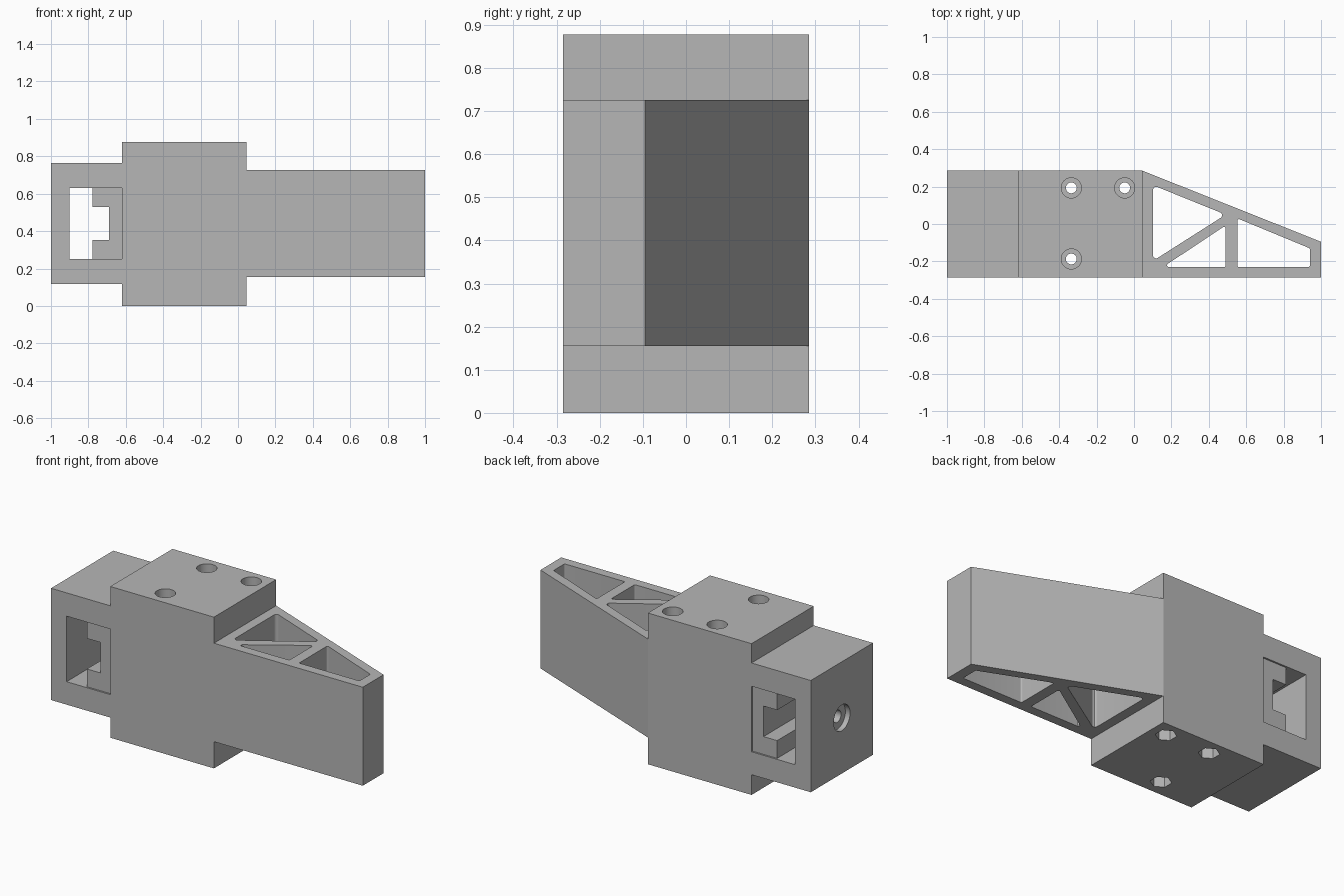
import bpy, bmesh
from math import cos, sin, pi
from mathutils import Vector

cube = bpy.data.objects.get("Cube")
if cube:
    bpy.data.objects.remove(cube, do_unlink=True)

GREY = (0.47, 0.47, 0.47, 1)
grey = bpy.data.materials.new("plain grey")
grey.use_nodes = True
grey.diffuse_color = GREY
grey.node_tree.nodes["Principled BSDF"].inputs["Base Color"].default_value = GREY


def prism(name, outline, low, high, axis="z"):
    """Extrude a 2D outline along one axis."""
    place = {"x": lambda a, b, h: (h, a, b),
             "y": lambda a, b, h: (a, h, b),
             "z": lambda a, b, h: (a, b, h)}[axis]
    bm = bmesh.new()
    base = bm.faces.new([bm.verts.new(place(a, b, low)) for a, b in outline])
    side = bmesh.ops.extrude_face_region(bm, geom=[base])["geom"]
    verts = [v for v in side if isinstance(v, bmesh.types.BMVert)]
    bmesh.ops.translate(bm, verts=verts, vec=place(0, 0, high - low))
    bmesh.ops.recalc_face_normals(bm, faces=bm.faces)
    mesh = bpy.data.meshes.new(name)
    bm.to_mesh(mesh)
    bm.free()
    mesh.materials.append(grey)
    obj = bpy.data.objects.new(name, mesh)
    bpy.context.collection.objects.link(obj)
    return obj


def rect(a0, b0, a1, b1):
    return [(a0, b0), (a1, b0), (a1, b1), (a0, b1)]


def ngon(a, b, r, sides, turn=0.0):
    return [(a + r * cos(turn + 2 * pi * i / sides),
             b + r * sin(turn + 2 * pi * i / sides)) for i in range(sides)]


def rounded(corners, radius, steps=6):
    """Round every corner of an outline with a tangent arc."""
    out = []
    for i, corner in enumerate(corners):
        c = Vector(corner)
        u = (Vector(corners[i - 1]) - c).normalized()
        v = (Vector(corners[(i + 1) % len(corners)]) - c).normalized()
        half = u.angle(v) / 2
        centre = c + (u + v).normalized() * radius / sin(half)
        start = c + u * radius / (sin(half) / cos(half)) - centre
        end = c + v * radius / (sin(half) / cos(half)) - centre
        for k in range(steps + 1):
            p = centre + start.lerp(end, k / steps).normalized() * radius
            out.append((p.x, p.y))
    return out


def cut(obj, cutter):
    """Subtract a cutter and discard it."""
    cutter.hide_render = True
    mod = obj.modifiers.new("cut", "BOOLEAN")
    mod.operation = "DIFFERENCE"
    mod.solver = "EXACT"
    mod.object = cutter
    bpy.context.view_layer.objects.active = obj
    bpy.ops.object.modifier_apply(modifier=mod.name)
    bpy.data.objects.remove(cutter, do_unlink=True)


DEPTH = 0.285                 # half thickness front to back
BACK, FRONT = -0.62, 0.045    # ends of the main block
TOP = 0.877
MID = 0.44

# Main block with counterbored bolt holes and hexagonal nut pockets
body = prism("main_block", rect(BACK, -DEPTH, FRONT, DEPTH), 0, TOP)
for x, y in [(-0.335, 0.193), (-0.05, 0.193), (-0.335, -0.187)]:
    cut(body, prism("bolt_hole", ngon(x, y, 0.029, 32), -0.1, 1))
    cut(body, prism("head_pocket", ngon(x, y, 0.054, 32), TOP - 0.15, 1))
    cut(body, prism("nut_pocket", ngon(x, y, 0.056, 6, pi / 2), -0.1, 0.15))

# Rear bracket: a frame open towards the block, with a stepped hole in its end
bracket = prism("rear_bracket", [
    (BACK, 0.117), (-1, 0.117), (-1, 0.765), (BACK, 0.765),
    (BACK, 0.63), (-0.9, 0.63), (-0.9, 0.25), (BACK, 0.25)],
    -DEPTH, DEPTH, "y")
cut(bracket, prism("end_hole", ngon(0, MID, 0.035, 32), -1.1, -0.85, "x"))
cut(bracket, prism("end_counterbore", ngon(0, MID, 0.075, 40), -1.1, -0.97, "x"))

# Notched stop sitting just inside the bracket window
stop = prism("notched_stop", [
    (BACK, 0.25), (-0.777, 0.25), (-0.777, 0.353), (-0.69, 0.353),
    (-0.69, 0.53), (-0.777, 0.53), (-0.777, 0.63), (BACK, 0.63)],
    -DEPTH + 0.01, DEPTH - 0.01, "y")

# Tapered arm with three lightening pockets
arm = prism("tapered_arm", [
    (FRONT, -DEPTH), (1, -DEPTH), (1, -0.095), (FRONT, DEPTH)], 0.155, 0.726)
pockets = [
    ([(0.102, 0.207), (0.102, -0.197), (0.49, 0.05)], 0.016),
    ([(0.155, -0.23), (0.49, -0.23), (0.49, -0.008)], 0.009),
    ([(0.553, -0.23), (0.94, -0.23), (0.94, -0.13), (0.553, 0.03)], 0.008)]
for corners, radius in pockets:
    cut(arm, prism("pocket", rounded(corners, radius), 0, 1))

# Smooth the round walls, keep every real edge sharp
for obj in (body, bracket, stop, arm):
    bpy.ops.object.select_all(action="DESELECT")
    obj.select_set(True)
    bpy.context.view_layer.objects.active = obj
    bpy.ops.object.shade_smooth_by_angle(angle=pi / 6)
